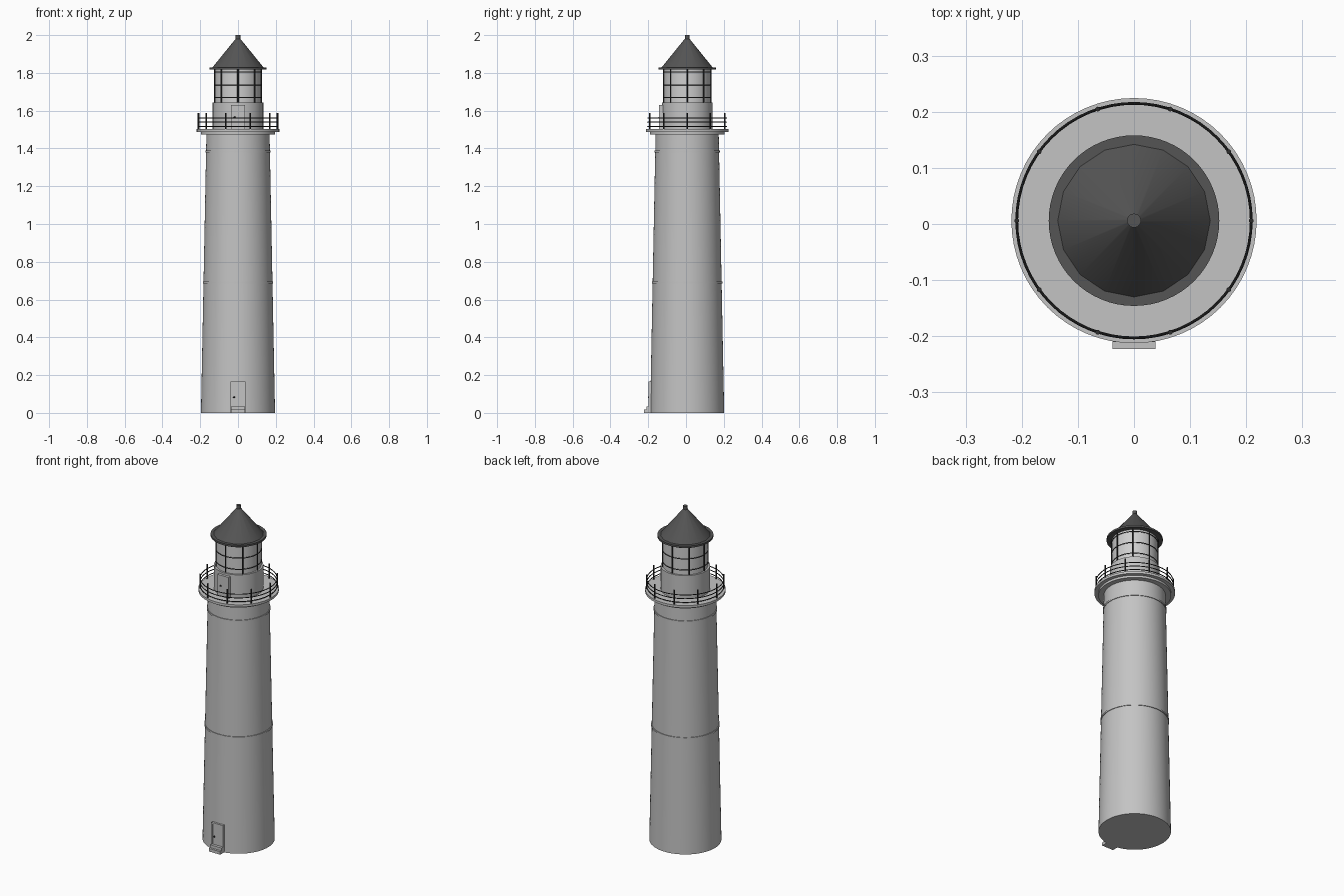
import bpy, math

if "Cube" in bpy.data.objects:
    bpy.data.objects.remove(bpy.data.objects["Cube"])

CY = 0.006  # tower axis, the step sticks out at the front


def mat(name, v):
    m = bpy.data.materials.new(name)
    m.diffuse_color = (v, v, v, 1)
    m.use_nodes = True
    m.node_tree.nodes["Principled BSDF"].inputs["Base Color"].default_value = m.diffuse_color
    return m


STONE = mat("light grey", 0.55)
GLASS = mat("pale glass", 0.62)
ROOF = mat("dark grey", 0.09)
IRON = mat("near black", 0.025)


def finish(name, m, smooth=True):
    o = bpy.context.object
    o.name = name
    o.data.materials.append(m)
    if smooth:
        bpy.ops.object.shade_smooth_by_angle(angle=math.radians(35))
    return o


def cyl(name, m, r0, r1, z0, z1, x=0, y=0, n=64):
    bpy.ops.mesh.primitive_cone_add(vertices=n, radius1=r0, radius2=r1, depth=z1 - z0,
                                    location=(x, y + CY, (z0 + z1) / 2))
    return finish(name, m)


def ring(name, m, r, t, z):
    bpy.ops.mesh.primitive_torus_add(major_radius=r, minor_radius=t, major_segments=64,
                                     minor_segments=8, location=(0, CY, z))
    return finish(name, m)


def box(name, m, x0, x1, y0, y1, z0, z1):
    bpy.ops.mesh.primitive_cube_add(size=1, location=((x0 + x1) / 2, (y0 + y1) / 2, (z0 + z1) / 2))
    bpy.context.object.scale = (x1 - x0, y1 - y0, z1 - z0)
    bpy.ops.object.transform_apply(location=False, rotation=False, scale=True)
    return finish(name, m, False)


def door(name, y, depth, z0, z1, hw):
    # frame of two jambs and a lintel around a slightly recessed leaf with a knob
    f = 0.008
    back = y + depth
    for s, side in ((-1, "left"), (1, "right")):
        a, b = sorted((s * hw, s * (hw - f)))
        box(f"{name}_{side}_jamb", STONE, a, b, y, back, z0, z1 - f)
    box(name + "_lintel", STONE, -hw, hw, y, back, z1 - f, z1)
    box(name + "_leaf", STONE, -hw + f, hw - f, y + 0.004, back, z0, z1 - f)
    bpy.ops.mesh.primitive_uv_sphere_add(segments=12, ring_count=8, radius=0.005,
                                         location=(-hw + 0.018, y + 0.002, z0 + (z1 - z0) * 0.5))
    finish(name + "_knob", IRON)


# tower shaft with its two mouldings
def shaft_radius(z):
    return 0.196 - 0.029 * z / 1.48


cyl("tower_shaft", STONE, 0.196, 0.167, 0, 1.48)
for nm, z in (("lower_moulding", 0.69), ("upper_moulding", 1.383)):
    r = shaft_radius(z) + 0.004
    cyl(nm, STONE, r, r, z - 0.005, z + 0.005)

# gallery deck
cyl("deck_support", STONE, 0.197, 0.197, 1.475, 1.488)
cyl("gallery_deck", STONE, 0.2185, 0.2185, 1.488, 1.502)

# railing
for i in range(10):
    a = math.radians(36 * i)
    cyl("railing_post", IRON, 0.0042, 0.0042, 1.5, 1.587,
        0.209 * math.cos(a), 0.209 * math.sin(a), 12)
for z in (1.517, 1.539, 1.561):
    ring("railing_bar", IRON, 0.209, 0.0025, z)

# watch room and lantern
cyl("watch_room", STONE, 0.134, 0.134, 1.5, 1.642)
cyl("lantern_glass", GLASS, 0.123, 0.123, 1.64, 1.82)
for i in range(8):
    a = math.radians(45 * i)
    cyl("lantern_mullion", IRON, 0.0042, 0.0042, 1.64, 1.82,
        0.124 * math.cos(a), 0.124 * math.sin(a), 8)
for z in (1.67, 1.737, 1.805):
    ring("lantern_bar", IRON, 0.1225, 0.003, z)

# roof
cyl("roof_brim", ROOF, 0.152, 0.152, 1.817, 1.828)
cyl("roof_cone", ROOF, 0.136, 0.008, 1.828, 1.986, n=16)
cyl("roof_finial", ROOF, 0.0125, 0.0125, 1.98, 2.0, n=24)

# doors and entrance steps
door("entrance_door", -0.198, 0.03, 0, 0.165, 0.039)
door("gallery_door", -0.142, 0.03, 1.5, 1.63, 0.036)
box("lower_step", STONE, -0.038, 0.038, -0.2225, -0.18, 0, 0.018)
box("upper_step", STONE, -0.038, 0.038, -0.210, -0.18, 0.018, 0.035)
